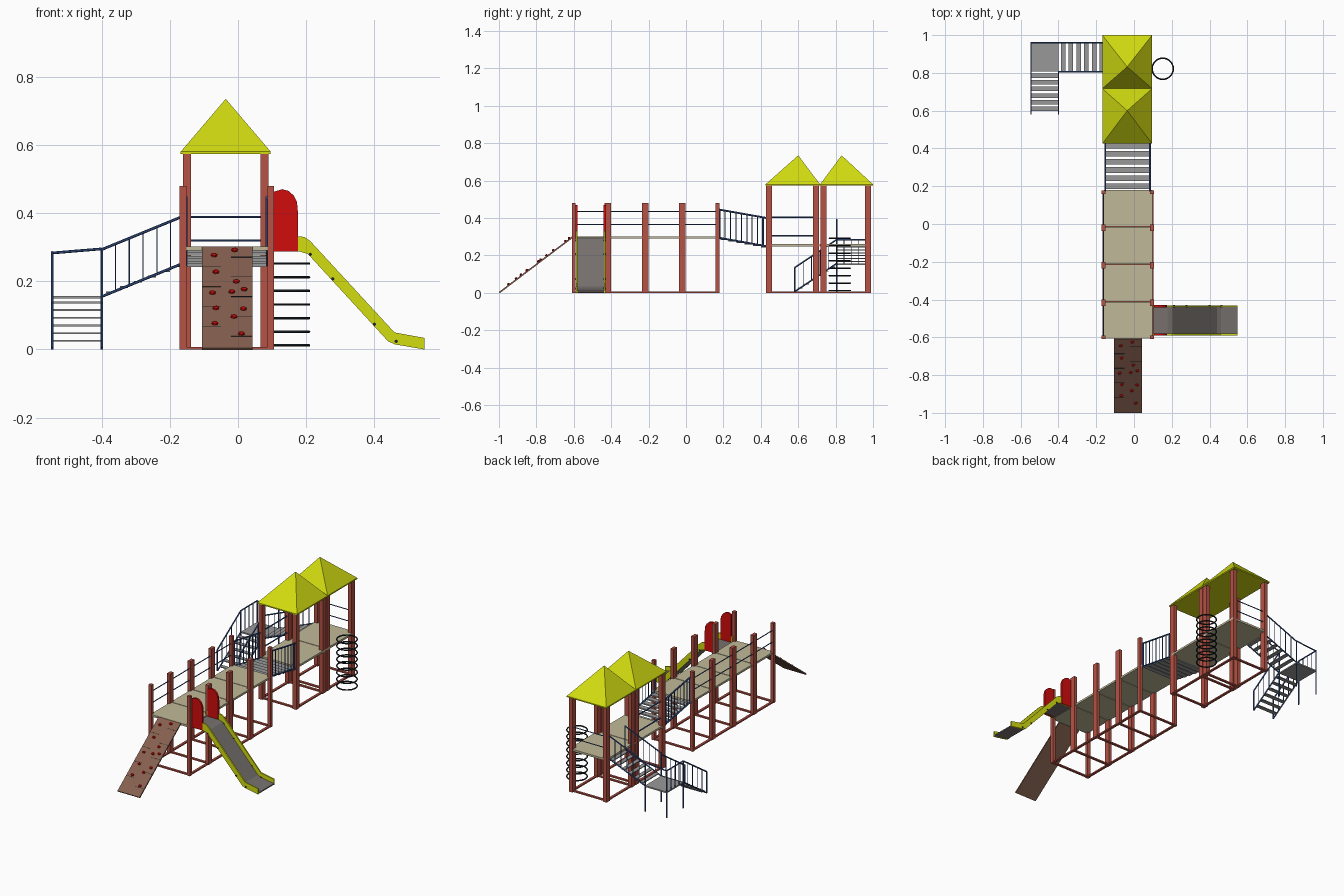
import bpy, bmesh, math
from mathutils import Vector, Matrix

if "Cube" in bpy.data.objects:
    bpy.data.objects.remove(bpy.data.objects["Cube"])


def material(name, hexcode):
    lin = [((int(hexcode[i:i + 2], 16) / 255 + 0.055) / 1.055) ** 2.4 for i in (0, 2, 4)]
    m = bpy.data.materials.new(name)
    m.diffuse_color = (*lin, 1)
    m.use_nodes = True
    m.node_tree.nodes["Principled BSDF"].inputs["Base Color"].default_value = m.diffuse_color
    return m


POST = material("brick_red", "B55244")
YELLOW = material("yellow_green", "D2DC10")
RED = material("bright_red", "D00C0C")
TAN = material("tan", "C0B998")
GREY = material("step_grey", "999999")
SLIDE = material("slide_grey", "77716E")
BROWN = material("wall_brown", "85604F")
BLUE = material("rail_blue", "385590")
DARK = material("near_black", "1C2328")


class Part:
    """Collects pieces into one named object."""
    def __init__(self, name, mat):
        self.name, self.mat, self.bm = name, mat, bmesh.new()

    def box(self, x0, x1, y0, y1, z0, z1):
        m = Matrix.Translation(((x0 + x1) / 2, (y0 + y1) / 2, (z0 + z1) / 2))
        bmesh.ops.create_cube(self.bm, size=1, matrix=m @ Matrix.Diagonal((x1 - x0, y1 - y0, z1 - z0, 1)))
        return self

    def rod(self, p, q, r=0.003, sides=6):
        p, q = Vector(p), Vector(q)
        d = q - p
        m = Matrix.Translation((p + q) / 2) @ d.to_track_quat('Z', 'Y').to_matrix().to_4x4()
        bmesh.ops.create_cone(self.bm, cap_ends=True, segments=sides, radius1=r, radius2=r,
                              depth=d.length, matrix=m)
        return self

    def prism(self, pts, y0, y1):
        # extrude an x-z profile along y
        f = self.bm.faces.new([self.bm.verts.new((x, y0, z)) for x, z in pts])
        new = bmesh.ops.extrude_face_region(self.bm, geom=[f])["geom"]
        vs = [v for v in new if isinstance(v, bmesh.types.BMVert)]
        bmesh.ops.translate(self.bm, verts=vs, vec=(0, y1 - y0, 0))
        return self

    def done(self):
        bmesh.ops.recalc_face_normals(self.bm, faces=self.bm.faces)
        me = bpy.data.meshes.new(self.name)
        self.bm.to_mesh(me)
        self.bm.free()
        me.materials.append(self.mat)
        ob = bpy.data.objects.new(self.name, me)
        bpy.context.collection.objects.link(ob)
        return ob


# low walkway: posts, ground frame, deck panels, left rails
low_y = [-0.6, -0.418, -0.218, -0.02, 0.168]
posts, frame = Part("walkway_posts", POST), Part("ground_frame", POST)
for i, y in enumerate(low_y):
    h = 0.010 if i in (0, 4) else 0.017
    for x in (-0.161, 0.096):
        posts.box(x - 0.010, x + 0.010, y - h, y + h, 0, 0.48)
    frame.box(-0.16, 0.095, y - 0.007, y + 0.007, 0, 0.008)
for x in (-0.161, 0.096):
    frame.box(x - 0.007, x + 0.007, -0.6, 0.168, 0, 0.008)
posts.done()
deck = Part("walkway_deck", TAN)
edges = [-0.608, -0.412, -0.213, -0.015, 0.182]
for a, b in zip(edges, edges[1:]):
    deck.box(-0.16, 0.098, a + 0.002, b - 0.002, 0.29, 0.302)
deck.done()
rails = Part("walkway_rails", BLUE)
for z in (0.365, 0.435):
    rails.rod((-0.161, -0.6, z), (-0.161, 0.17, z))
rails.done()

# tower: posts, frame, deck, rails
posts = Part("tower_posts", POST)
tower_y = [0.443, 0.696, 0.734, 0.972]
for y in tower_y:
    for x in (-0.15, 0.078):
        posts.box(x - 0.012, x + 0.012, y - 0.016, y + 0.016, 0, 0.578)
    frame.box(-0.15, 0.078, y - 0.007, y + 0.007, 0, 0.008)
for x in (-0.15, 0.078):
    frame.box(x - 0.007, x + 0.007, 0.443, 0.972, 0, 0.008)
posts.done()
frame.done()
Part("tower_deck", TAN).box(-0.16, 0.09, 0.43, 0.713, 0.248, 0.26).box(
    -0.16, 0.09, 0.717, 0.985, 0.248, 0.26).done()
rails = Part("tower_rails", BLUE)
for z in (0.305, 0.405):
    rails.rod((-0.15, 0.443, z), (-0.15, 0.696, z), 0.004)
for z in (0.32, 0.388):
    rails.rod((-0.15, 0.972, z), (0.078, 0.972, z), 0.003)
rails.done()

# roofs: off-centre pyramids on a thin rim
for name, y0, y1, ya in (("front_roof", 0.425, 0.717, 0.6), ("rear_roof", 0.717, 1.0, 0.832)):
    p = Part(name, YELLOW).box(-0.168, 0.096, y0, y1, 0.573, 0.58)
    top = max(v.co.z for v in p.bm.verts)
    face = next(f for f in p.bm.faces if all(v.co.z > top - 1e-4 for v in f.verts))
    apex = bmesh.ops.poke(p.bm, faces=[face])["verts"][0]
    apex.co = (-0.036, ya, 0.735)
    p.done()

# sloping bridge between walkway and tower
planks = Part("bridge_planks", GREY)
for i in range(6):
    y = 0.2 + i * 0.043
    z = 0.295 - (y - 0.18) * 0.19
    planks.box(-0.15, 0.084, y - 0.015, y + 0.015, z - 0.008, z)
planks.done()
rails = Part("bridge_rails", BLUE)
for x in (-0.152, 0.085):
    for z in (0.446, 0.295):
        rails.rod((x, 0.172, z), (x, 0.432, z - 0.046), 0.005)
    for i in range(9):
        y = 0.18 + i * 0.029
        dz = (y - 0.172) * 0.177
        rails.rod((x, y, 0.295 - dz), (x, y, 0.446 - dz), 0.005 if i in (0, 8) else 0.0025)
rails.done()

# climbing wall with seams and holds
Y0, Z0, Y1, Z1 = -1.0, 0.005, -0.608, 0.302
slope = math.atan2(Z1 - Z0, Y1 - Y0)
wall = Part("climbing_wall", BROWN)
wall.box(-0.105, 0.043, 0, math.hypot(Y1 - Y0, Z1 - Z0), -0.008, 0)
bmesh.ops.transform(wall.bm, matrix=Matrix.Translation((0, Y0, Z0)) @ Matrix.Rotation(slope, 4, 'X'),
                    verts=wall.bm.verts)
wall.done()


def on_wall(x, z, lift=0.0):
    y = Y0 + (z - Z0) * (Y1 - Y0) / (Z1 - Z0)
    return Vector((x, y - lift * math.sin(slope), z + lift * math.cos(slope)))


seams = Part("wall_seams", DARK)
for i in range(1, 10):
    z = 0.01 + i * 0.029
    a, b = ((-0.104, -0.05), (-0.02, 0.042))[i % 2]
    seams.rod(on_wall(a, z), on_wall(b, z), 0.0012, 4)
seams.done()
holds = Part("wall_holds", RED)
for x, z in ((-0.01, 0.29), (-0.07, 0.275), (-0.065, 0.226), (-0.005, 0.198), (-0.018, 0.168),
             (-0.075, 0.165), (0.018, 0.175), (0.016, 0.118), (-0.012, 0.095), (-0.065, 0.12),
             (-0.068, 0.075), (0.01, 0.045)):
    m = Matrix.Translation(on_wall(x, z, 0.002)) @ Matrix.Rotation(slope, 4, 'X')
    bmesh.ops.create_icosphere(holds.bm, subdivisions=1, radius=1,
                               matrix=m @ Matrix.Diagonal((0.011, 0.008, 0.008, 1)))
holds.done()

# slide: side walls, bed, bolts, red entry panels
upper = [(0.1, 0.332), (0.178, 0.332), (0.195, 0.33), (0.212, 0.318), (0.459, 0.05), (0.547, 0.034)]
lower = [(0.1, 0.288), (0.178, 0.288), (0.205, 0.28), (0.44, 0.024), (0.46, 0.015), (0.547, 0.0)]
SY = (-0.585, -0.435)
sides = Part("slide_sides", YELLOW)
bolts = Part("slide_bolts", DARK)
panels = Part("slide_entry_panels", RED)
arch = [(0.106, 0.288), (0.176, 0.288), (0.176, 0.4), (0.173, 0.432), (0.163, 0.452), (0.148, 0.465),
        (0.13, 0.47), (0.106, 0.463)]
for y in SY:
    sides.prism(lower + upper[::-1], y - 0.004, y + 0.004)
    panels.prism(arch, y - 0.006, y + 0.006)
    for x, z in ((0.212, 0.279), (0.278, 0.207), (0.4, 0.074), (0.464, 0.024)):
        bolts.rod((x, y - 0.006, z), (x, y + 0.006, z), 0.005, 8)
sides.done()
bolts.done()
panels.done()
Part("slide_bed", SLIDE).prism([(x, z + 0.002) for x, z in lower]
                               + [(x, z + 0.009) for x, z in lower[::-1]], *SY).done()

# ring climber
rings = []
for i in range(8):
    bpy.ops.mesh.primitive_torus_add(location=(0.152, 0.822, 0.012 + i * 0.04), major_radius=0.056,
                                     minor_radius=0.004, major_segments=28, minor_segments=6)
    ring = bpy.context.object
    ring.name = "climber_ring"
    ring.data.materials.append(DARK)
    bpy.ops.object.shade_smooth_by_angle()

# stairs: upper flight, landing, lower flight
steps = Part("stair_treads", GREY)
for i in range(6):
    x, z = -0.375 + i * 0.041, 0.17 + i * 0.0155
    steps.box(x - 0.012, x + 0.012, 0.81, 0.958, z - 0.005, z)
for i in range(6):
    y, z = 0.61 + i * 0.035, 0.028 + i * 0.0225
    steps.box(-0.543, -0.403, y - 0.012, y + 0.012, z - 0.005, z)
steps.box(-0.545, -0.4, 0.808, 0.962, 0.149, 0.157)
steps.done()
rails = Part("stair_rails", BLUE)
for y in (0.806, 0.96):
    for z, dz in ((0.293, 0.1), (0.155, 0.1)):
        rails.rod((-0.4, y, z), (-0.156, y, z + dz), 0.004)
    for i in range(7):
        x, dz = -0.4 + i * 0.0405, i * 0.0166
        rails.rod((x, y, 0.155 + dz), (x, y, 0.293 + dz), 0.004 if i in (0, 6) else 0.002)
for x in (-0.545, -0.4):
    for z in (0.285, 0.157):
        rails.rod((x, 0.806, z), (x, 0.582, z - 0.15), 0.004)
    for i in range(6):
        y, dz = 0.806 - i * 0.0448, i * 0.03
        rails.rod((x, y, 0.157 - dz), (x, y, 0.285 - dz), 0.004 if i in (0, 5) else 0.002)
    for y in (0.806, 0.96):
        rails.rod((x, y, 0), (x, y, 0.287), 0.004)
rails.rod((-0.545, 0.96, 0.283), (-0.4, 0.96, 0.295), 0.004)
rails.rod((-0.545, 0.806, 0.285), (-0.545, 0.96, 0.285), 0.004)
for i in range(1, 4):
    y = 0.806 + i * 0.0385
    rails.rod((-0.545, y, 0.155), (-0.545, y, 0.285), 0.002)
rails.done()
